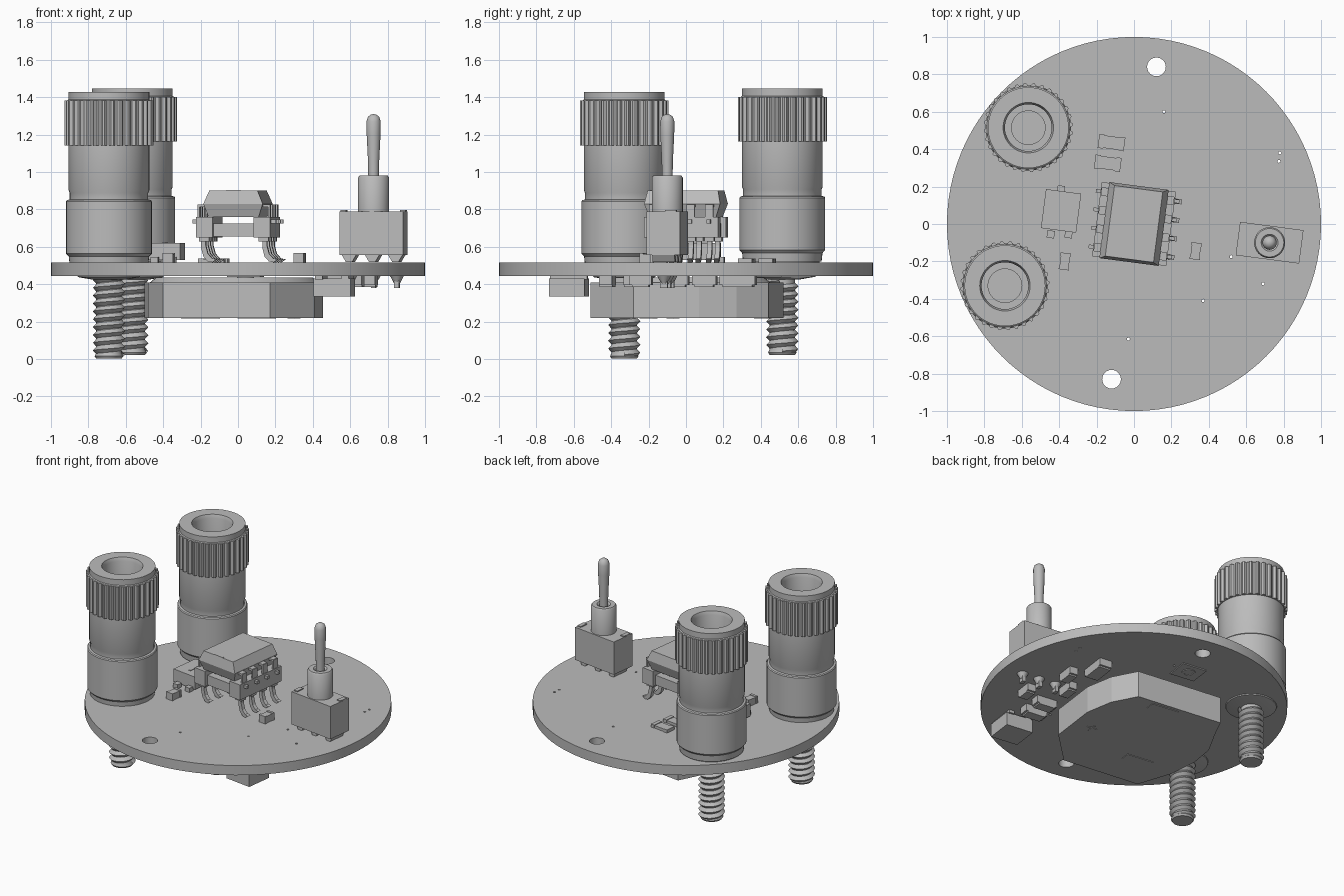
import bpy, bmesh
from math import sin, cos, pi, radians
from mathutils import Matrix, Vector

cube = bpy.data.objects.get("Cube")
if cube:
    bpy.data.objects.remove(cube)

GREY = 0.5
TILT = radians(-7.5)
mat = bpy.data.materials.new("plain grey")
mat.use_nodes = True
mat.diffuse_color = (GREY, GREY, GREY, 1)
bsdf = next(n for n in mat.node_tree.nodes if n.type == 'BSDF_PRINCIPLED')
bsdf.inputs["Base Color"].default_value = (GREY, GREY, GREY, 1)


def finish(bm, name, loc=(0, 0, 0), turn=0, smooth=False):
    bmesh.ops.recalc_face_normals(bm, faces=bm.faces[:])
    mesh = bpy.data.meshes.new(name)
    bm.to_mesh(mesh)
    bm.free()
    mesh.materials.append(mat)
    ob = bpy.data.objects.new(name, mesh)
    ob.location, ob.rotation_euler = loc, (0, 0, turn)
    bpy.context.collection.objects.link(ob)
    if smooth:
        bpy.ops.object.select_all(action='DESELECT')
        ob.select_set(True)
        bpy.context.view_layer.objects.active = ob
        bpy.ops.object.shade_smooth_by_angle(angle=radians(35))
    return ob


def add_box(bm, size, at):
    m = Matrix.Translation(at) @ Matrix.Diagonal((*size, 1))
    return bmesh.ops.create_cube(bm, size=1, matrix=m)["verts"]


def box(name, x, y, z0, z1, w, d, turn=TILT):
    bm = bmesh.new()
    add_box(bm, (w, d, z1 - z0), (0, 0, (z0 + z1) / 2))
    return finish(bm, name, (x, y, 0), turn)


def lathe(name, profile, x, y, dz=0, steps=48):
    bm = bmesh.new()
    vs = [bm.verts.new((r, 0, z)) for r, z in profile]
    es = [bm.edges.new(p) for p in zip(vs, vs[1:])]
    bmesh.ops.spin(bm, geom=vs + es, cent=(0, 0, 0), axis=(0, 0, 1),
                   angle=2 * pi, steps=steps)
    bmesh.ops.remove_doubles(bm, verts=bm.verts[:], dist=1e-4)
    return finish(bm, name, (x, y, dz), 0, True)


def prism(name, loops, z0, z1, x=0, y=0, turn=0, smooth=False):
    """Extruded outline; further loops are holes."""
    bm = bmesh.new()
    edges = []
    for loop in loops:
        vs = [bm.verts.new((px, py, z0)) for px, py in loop]
        edges += [bm.edges.new(p) for p in zip(vs, vs[1:] + vs[:1])]
    bmesh.ops.triangle_fill(bm, edges=edges, use_beauty=True)
    geo = bmesh.ops.extrude_face_region(bm, geom=bm.faces[:], use_keep_orig=True)["geom"]
    bmesh.ops.translate(bm, vec=(0, 0, z1 - z0),
                        verts=[g for g in geo if isinstance(g, bmesh.types.BMVert)])
    return finish(bm, name, (x, y, 0), turn, smooth)


def circle(r, n, x=0, y=0):
    return [(x + r * cos(2 * pi * i / n), y + r * sin(2 * pi * i / n)) for i in range(n)]


# Round board with two mounting holes and small vias
vias = [(.16, .6), (.78, .38), (.775, .335), (.52, -.175), (.69, -.32), (.37, -.41), (-.03, -.615)]
prism("board", [circle(1, 96), circle(.05, 24, .12, .84), circle(.05, 24, -.12, -.83)]
      + [circle(.008, 8, *v) for v in vias], .445, .515, smooth=True)


# Binding posts: body, knurled collar, threaded stud
def stud(name, x, y, z0, z1, root=.066, crest=.086, pitch=.042, n=32):
    bm = bmesh.new()
    count = int((z1 - z0) / pitch) * 2
    grid = [[bm.verts.new(((crest if k % 2 else root) * cos(2 * pi * i / n),
                           (crest if k % 2 else root) * sin(2 * pi * i / n),
                           z0 + pitch * (k / 2 + i / n))) for k in range(count + 1)]
            for i in range(n)]
    for i in range(n):
        shift = 2 if i == n - 1 else 0
        nxt = grid[(i + 1) % n]
        for k in range(count - shift):
            bm.faces.new((grid[i][k], nxt[k + shift], nxt[k + shift + 1], grid[i][k + 1]))
    finish(bm, name, (x, y, 0), 0, True)
    lathe(name + "_core", [(0, z0), (.068, z0), (.076, z0 + .012), (.068, z0 + .03),
                           (.068, .45), (0, .45)], x, y, 0, 32)


def post(name, x, y, dz):
    lathe(name + "_body", [(0, .5), (.21, .5), (.215, .545), (.229, .56), (.229, .84), (.224, .847),
                           (.21, .85), (.21, .885), (.216, .9), (.216, 1.15), (.222, 1.15),
                           (.222, 1.38), (.216, 1.385), (.216, 1.425), (.135, 1.425), (.125, 1.4),
                           (.125, 1.05), (.09, 1.05), (.09, .95), (0, .95)], x, y, dz)
    teeth = 32
    ring = [((.238 if j in (1, 2) else .223) * cos(2 * pi * (i + j / 4) / teeth),
             (.238 if j in (1, 2) else .223) * sin(2 * pi * (i + j / 4) / teeth))
            for i in range(teeth) for j in range(4)]
    prism(name + "_knurl", [ring, circle(.218, 48)], 1.14 + dz, 1.38 + dz, x, y)
    lathe(name + "_washer", [(0, .45), (.17, .45), (.165, .438), (.09, .425), (0, .425)], x, y)
    stud(name + "_stud", x, y, dz, .44)


post("front_post", -.69, -.33, .003)
post("back_post", -.565, .515, .022)
lathe("back_post_foot", [(0, .51), (.2, .51), (.2, .545), (0, .545)], -.565, .515)

# Socket: two rails with end bars, bent legs
bm = bmesh.new()
for s in (-1, 1):
    add_box(bm, (.09, .4, .11), (s * .155, 0, .705))
    add_box(bm, (.24, .05, .07), (0, s * .15, .69))
finish(bm, "chip_socket", (0, 0, 0), TILT)

bm = bmesh.new()
path = [(0, .66), (0, .6), (.012, .555), (.035, .53), (.06, .525)]
for s in (-1, 1):
    for i in range(4):
        y = -.15 + .1 * i
        add_box(bm, (.055, .05, .035), (s * .16, y, .645))
        rows = []
        for px, pz in path:
            off = .014 if pz > .54 else .006
            rows.append([bm.verts.new((s * .165 + px + a * .012, y + b * .013, pz + a * .008))
                         for a, b in ((-1, -1), (1, -1), (1, 1), (-1, 1))])
        for r0, r1 in zip(rows, rows[1:]):
            for k in range(4):
                bm.faces.new((r0[k], r0[(k + 1) % 4], r1[(k + 1) % 4], r1[k]))
        bm.faces.new(rows[0])
        bm.faces.new(rows[-1])
        # upper chip pin seated in the rail
        add_box(bm, (.035, .045, .014), (s * .175, y, .82))
        add_box(bm, (.012, .045, .08), (s * .19, y, .785))
        add_box(bm, (.03, .02, .02), (s * .21, y, .735))
finish(bm, "socket_legs", (0, 0, 0), TILT)

# Chip body: tapered above and below its widest line, notch at the front
bm = bmesh.new()
layers = [(.135, .18, .76), (.16, .205, .83), (.13, .19, .9)]
rows = [[bm.verts.new((sx * w, sy * d, z)) for sx, sy in ((-1, -1), (1, -1), (1, 1), (-1, 1))]
        for w, d, z in layers]
for r0, r1 in zip(rows, rows[1:]):
    for k in range(4):
        bm.faces.new((r0[k], r0[(k + 1) % 4], r1[(k + 1) % 4], r1[k]))
bm.faces.new(rows[0])
bm.faces.new(rows[-1])
finish(bm, "chip_body", (0, 0, 0), TILT)
notch = [(.04 * cos(pi * i / 10), -.19 + .035 * sin(pi * i / 10)) for i in range(11)]
prism("chip_notch", [notch], .895, .903, turn=TILT)

# Boxed part with slot and feet
box("trimmer", -.39, .07, .53, .62, .19, .21)
box("trimmer_slot", -.39, .07, .62, .624, .016, .11)
for dx, dy in ((-.055, -.125), (.04, -.125), (0, .115)):
    box("trimmer_foot", -.39 + dx, .07 + dy, .515, .545, .04, .04)

# Small surface parts on top: block with raised end caps
for x, y, w, d, h in ((-.12, .435, .14, .075, .022), (-.14, .325, .14, .075, .022),
                      (-.37, -.2, .055, .09, .05), (.33, -.145, .055, .09, .052)):
    box("surface_part", x, y, .512, .512 + h, w * .9, d * .9)
    long_x = w > d
    for s in (-1, 1):
        o = Matrix.Rotation(TILT, 2) @ Vector((s * w * .4, 0) if long_x else (0, s * d * .4))
        box("surface_part_cap", x + o.x, y + o.y, .512, .516 + h,
            w * .2 if long_x else w, d if long_x else d * .2)

# Toggle switch: case, stand-offs, bushing, lever, pins
SX, SY = .725, -.1
bm = bmesh.new()
add_box(bm, (.342, .18, .235), (0, 0, .6725))
for s in (-1, 0, 1):
    foot = add_box(bm, (.08, .12, .04), (s * .125, 0, .538))
    for v in foot:
        if v.co.z < .53:
            v.co.x += (s * .125 - v.co.x) * .6
for s in (-1, 1):
    add_box(bm, (.03, .06, .012), (s * .155, .04 * s, .791))
finish(bm, "switch_case", (SX, SY, 0), TILT)
lathe("switch_bushing", [(0, .78), (.083, .78), (.083, .97), (.076, .98), (.045, .98),
                         (.03, .96), (0, .96)], SX, SY)
lathe("switch_lever", [(0, .95), (.028, .95), (.03, 1.06), (.037, 1.2), (.038, 1.27),
                       (.03, 1.295), (.016, 1.306), (0, 1.31)], SX, SY, 0, 24)
for s in (-1, 0, 1):
    px, py = SX + s * .125, SY - s * .017
    lathe("switch_joint", [(0, .45), (.04, .45), (.016, .405), (0, .405)], px, py, 0, 16)
    box("switch_pin", px, py, .38, .45, .025, .04)

# Battery holder and round cell beneath the board
outline = [(-.4, -.44), (.17, -.51), (.41, -.28), (.455, .07), (.42, .27), (.33, .44), (-.3, .52),
           (-.37, .38), (-.47, .2), (-.5, .02), (-.48, -.2)]
prism("battery_holder", [outline], .22, .41)
lathe("battery_cell", [(0, .235), (.43, .235), (.45, .25), (.45, .41), (.42, .435), (0, .435)], -.02, 0)
box("holder_plate_back", .1, .41, .216, .222, .2, .07)
box("holder_plate_front", -.2, -.2, .216, .222, .2, .07)
for w, d in ((.07, .012), (.012, .07)):
    box("polarity_mark", .3, -.07, .216, .222, w, d)
box("contact_pad", .04, .6, .438, .446, .18, .16)
lathe("contact_ring", [(.03, .44), (.03, .434), (.045, .434), (.045, .44)], .04, .6, 0, 24)

# Parts soldered beneath the board
box("regulator", .515, -.625, .335, .43, .2, .19)
for dx in (-.07, .07):
    box("regulator_foot", .515 + dx, -.625, .425, .446, .04, .2)
for x, y, w, d in ((.54, .28, .09, .16), (.64, .1, .06, .1), (.52, -.05, .06, .1),
                   (.71, -.24, .06, .09), (.52, -.29, .12, .07), (.5, -.42, .13, .07)):
    box("underside_part", x, y, .385, .446, w, d)
    for s in (-1, 1):
        o = Matrix.Rotation(TILT, 2) @ Vector((s * w * .5, 0) if w > d else (0, s * d * .5))
        box("underside_cap", x + o.x, y + o.y, .395, .446, .03 if w > d else w, d if w > d else .03)
